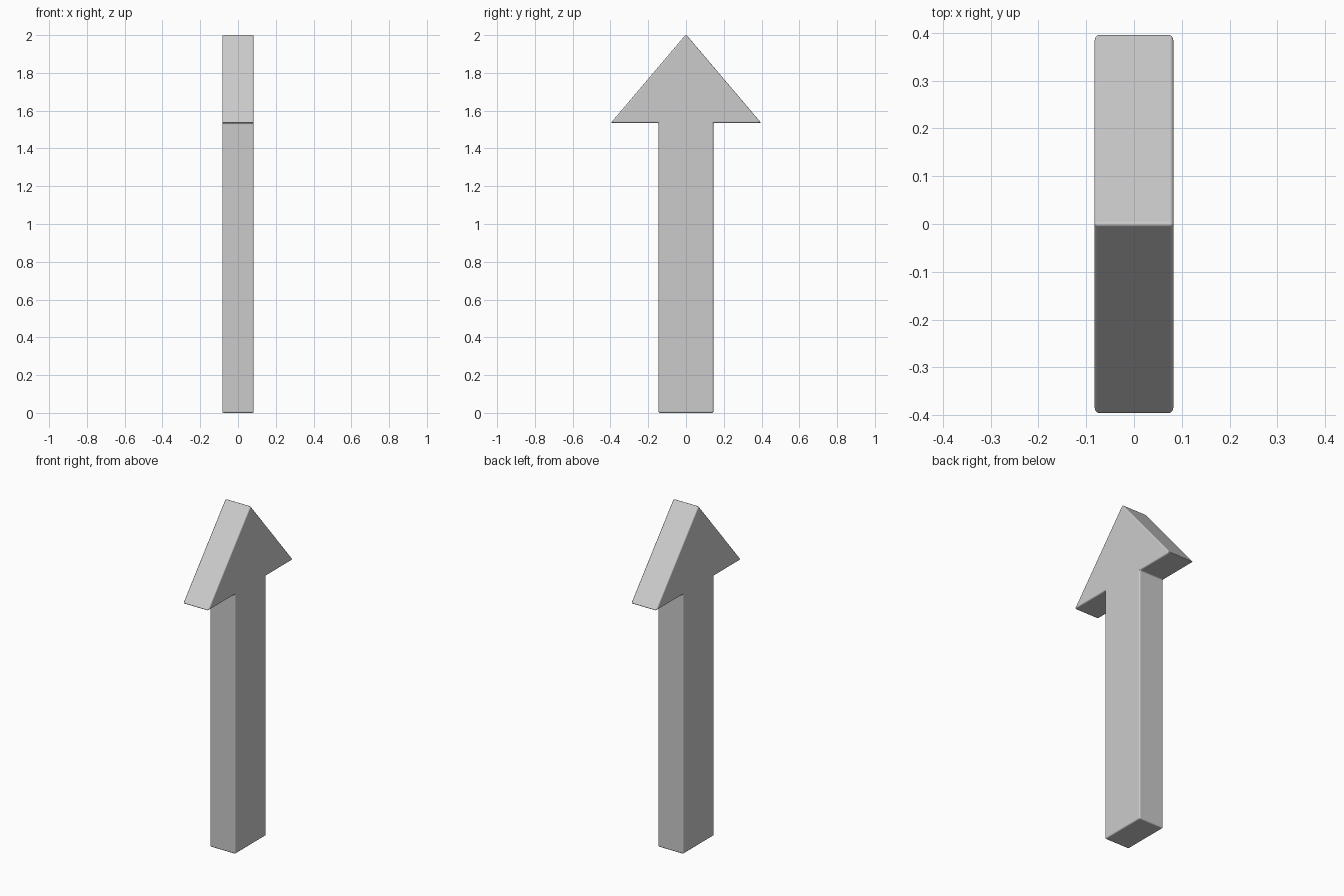
import bpy, bmesh

if "Cube" in bpy.data.objects:
    bpy.data.objects.remove(bpy.data.objects["Cube"])

# Arrow outline in the y-z plane: right half, mirrored to the left
right = [(0.145, 0.0), (0.145, 1.535), (0.398, 1.535)]
outline = right + [(0.0, 2.004)] + [(-y, z) for y, z in reversed(right)]
half_depth = 0.083

# Extrude the outline along x
bm = bmesh.new()
face = bm.faces.new([bm.verts.new((-half_depth, y, z)) for y, z in outline])
ext = bmesh.ops.extrude_face_region(bm, geom=[face])
moved = [g for g in ext["geom"] if isinstance(g, bmesh.types.BMVert)]
bmesh.ops.translate(bm, verts=moved, vec=(2 * half_depth, 0, 0))
bmesh.ops.recalc_face_normals(bm, faces=bm.faces)

mesh = bpy.data.meshes.new("arrow")
bm.to_mesh(mesh)
bm.free()
arrow = bpy.data.objects.new("arrow", mesh)
bpy.context.collection.objects.link(arrow)

# Softly rounded edges
bevel = arrow.modifiers.new("rounded_edges", "BEVEL")
bevel.width = 0.008
bevel.segments = 3
bevel.limit_method = "ANGLE"
bevel.harden_normals = True

bpy.context.view_layer.objects.active = arrow
arrow.select_set(True)
bpy.ops.object.shade_smooth()
